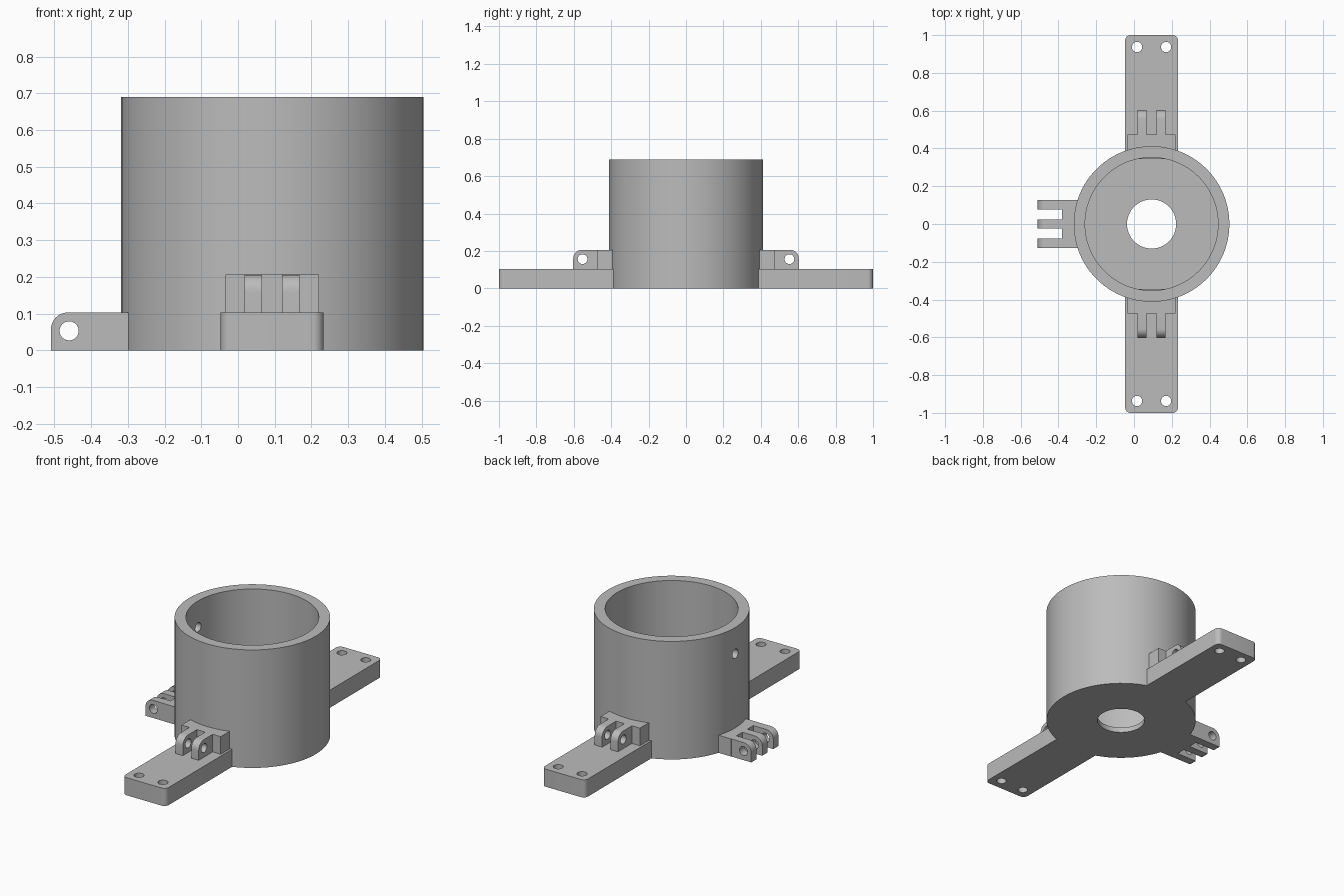
import bpy, bmesh
from math import cos, sin, pi, radians
from mathutils import Matrix, Vector

if "Cube" in bpy.data.objects:
    bpy.data.objects.remove(bpy.data.objects["Cube"])

AXIS = Vector((0.093, 0, 0))   # centre of the cup
ARM_H = 0.103                  # height of arms and hinge blocks

grey = bpy.data.materials.new("grey plastic")
grey.use_nodes = True
grey.diffuse_color = (0.5, 0.5, 0.5, 1)
grey.node_tree.nodes["Principled BSDF"].inputs["Base Color"].default_value = (0.5, 0.5, 0.5, 1)


def make(name, bm):
    bmesh.ops.recalc_face_normals(bm, faces=bm.faces)
    mesh = bpy.data.meshes.new(name)
    bm.to_mesh(mesh)
    bm.free()
    mesh.materials.append(grey)
    obj = bpy.data.objects.new(name, mesh)
    bpy.context.collection.objects.link(obj)
    return obj


def prism(name, points, offset):
    """Extrude a closed outline of 3D points along an offset."""
    bm = bmesh.new()
    face = bm.faces.new([bm.verts.new(p) for p in points])
    ext = bmesh.ops.extrude_face_region(bm, geom=[face], use_keep_orig=True)
    verts = [g for g in ext["geom"] if isinstance(g, bmesh.types.BMVert)]
    bmesh.ops.translate(bm, verts=verts, vec=offset)
    return make(name, bm)


def arc(cx, cy, r, start, end, n=8):
    return [(cx + r * cos(radians(start + (end - start) * i / n)),
             cy + r * sin(radians(start + (end - start) * i / n))) for i in range(n + 1)]


def activate(obj):
    bpy.ops.object.select_all(action='DESELECT')
    obj.select_set(True)
    bpy.context.view_layer.objects.active = obj


def drill(obj, centre, radius, axis, depth):
    """Cut a round hole through an object."""
    bm = bmesh.new()
    turn = Vector((0, 0, 1)).rotation_difference(Vector(axis)).to_matrix().to_4x4()
    bmesh.ops.create_cone(bm, cap_ends=True, segments=32, radius1=radius, radius2=radius,
                          depth=depth, matrix=Matrix.Translation(centre) @ turn)
    cutter = make("hole_cutter", bm)
    cutter.hide_render = True
    mod = obj.modifiers.new("hole", 'BOOLEAN')
    mod.operation, mod.solver, mod.object = 'DIFFERENCE', 'EXACT', cutter
    activate(obj)
    bpy.ops.object.modifier_apply(modifier=mod.name)
    bpy.data.objects.remove(cutter)


def finish(obj, angle=0, lift=0):
    """Turn a part around the cup axis and shade it."""
    obj.data.transform(Matrix.Translation(AXIS + Vector((0, 0, lift))) @ Matrix.Rotation(angle, 4, 'Z'))
    activate(obj)
    bpy.ops.object.shade_smooth_by_angle(angle=radians(30))


# Cup: a lathed section with a hole in its floor
section = [(0.13, 0), (0.412, 0), (0.412, 0.69), (0.352, 0.69), (0.352, 0.03), (0.13, 0.03)]
bm = bmesh.new()
ring = [bm.verts.new((r, 0, z)) for r, z in section]
edges = [bm.edges.new((ring[i - 1], ring[i])) for i in range(len(ring))]
bmesh.ops.spin(bm, geom=ring + edges, cent=(0, 0, 0), axis=(0, 0, 1),
               angle=2 * pi, steps=96, use_merge=True)
bmesh.ops.remove_doubles(bm, verts=bm.verts, dist=1e-5)
cup = make("cup", bm)
drill(cup, (-0.38, 0, 0.536), 0.027, (1, 0, 0), 0.2)
finish(cup)


# Mounting arm with rounded end corners and two screw holes
def arm(name, angle):
    w, end, r = 0.14, 1.0, 0.028
    outline = [(0.345, -w)] + arc(end - r, -w + r, r, -90, 0) + arc(end - r, w - r, r, 0, 90) + [(0.345, w)]
    obj = prism(name, [(u, v, 0) for u, v in outline], (0, 0, ARM_H))
    for v in (-0.077, 0.077):
        drill(obj, (0.937, v, 0.05), 0.027, (0, 0, 1), 0.4)
    finish(obj, angle)


# Hinge: a block against the cup wall and drilled prongs with a rounded top corner
def hinge(name, angle, offsets, lift):
    block = prism(name + "_block", [(0.37, -0.127, 0), (0.474, -0.127, 0), (0.474, 0.127, 0), (0.37, 0.127, 0)],
                  (0, 0, ARM_H))
    finish(block, angle, lift)
    end, r, t = 0.603, 0.047, 0.048
    outline = [(0.46, 0), (end, 0)] + arc(end - r, ARM_H - r, r, 0, 90) + [(0.46, ARM_H)]
    for i, v in enumerate(offsets):
        prong = prism(f"{name}_prong_{i + 1}", [(u, v - t / 2, z) for u, z in outline], (0, t, 0))
        drill(prong, (0.553, v, 0.053), 0.026, (0, 1, 0), 0.2)
        finish(prong, angle, lift)


for side, angle in (("front", -pi / 2), ("back", pi / 2)):
    arm(side + "_arm", angle)
    hinge(side + "_hinge", angle, (-0.051, 0.051), ARM_H)
hinge("right_hinge", pi, (-0.102, 0, 0.102), 0)
